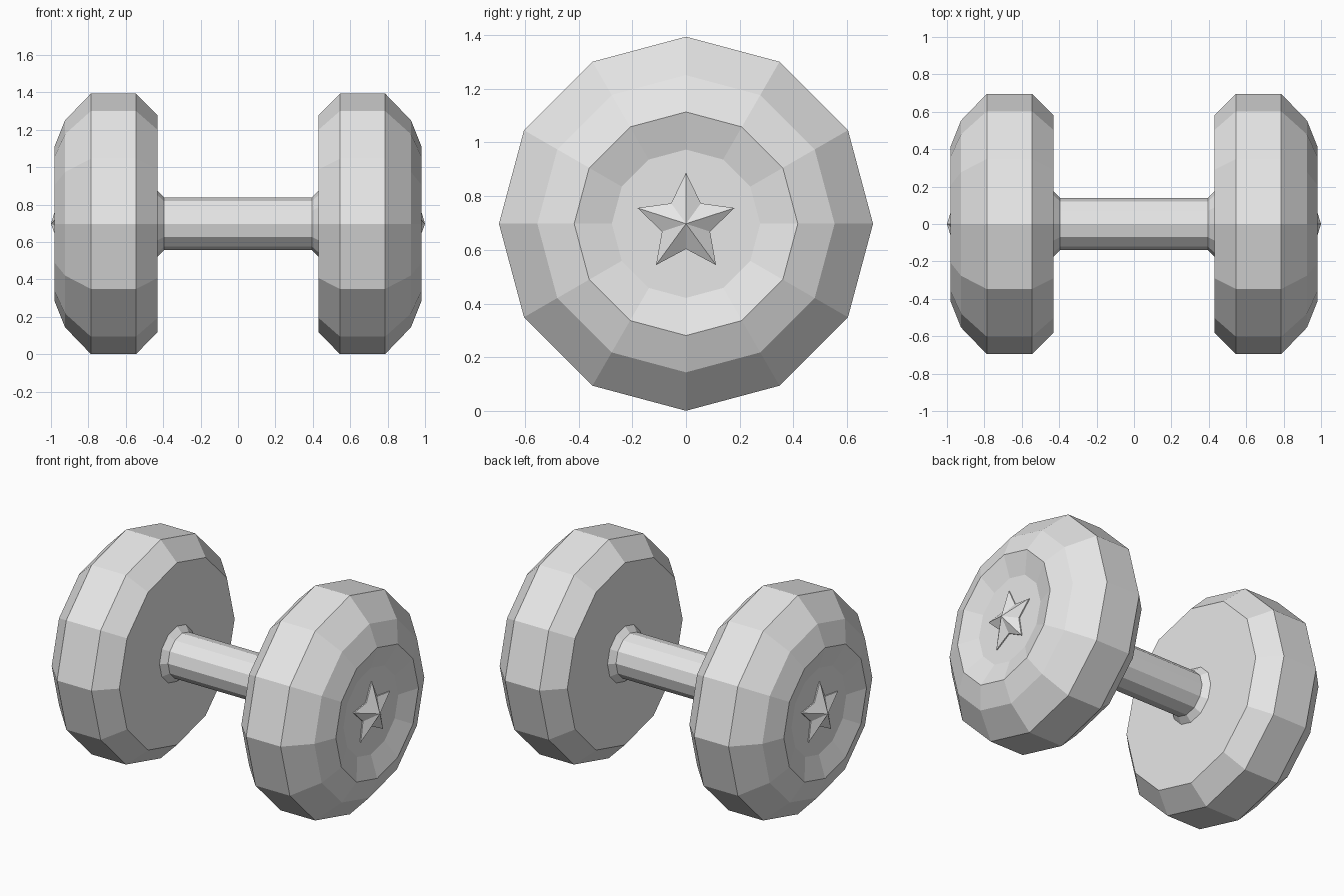
import bpy
import bmesh
from math import sin, cos, pi

cube = bpy.data.objects.get("Cube")
if cube:
    bpy.data.objects.remove(cube, do_unlink=True)

SIDES = 12
AXIS_Z = 0.697

grey = bpy.data.materials.new("plain_grey")
grey.use_nodes = True
grey.diffuse_color = (0.8, 0.8, 0.8, 1)
grey.node_tree.nodes["Principled BSDF"].inputs["Base Color"].default_value = (0.8, 0.8, 0.8, 1)


def finish(bm, name):
    """Turn a bmesh into a flat shaded object on the bar axis."""
    bmesh.ops.recalc_face_normals(bm, faces=bm.faces[:])
    mesh = bpy.data.meshes.new(name)
    bm.to_mesh(mesh)
    bm.free()
    mesh.materials.append(grey)
    obj = bpy.data.objects.new(name, mesh)
    obj.location.z = AXIS_Z
    bpy.context.collection.objects.link(obj)


def bridge(bm, a, b):
    for i in range(len(a)):
        j = (i + 1) % len(a)
        bm.faces.new((a[i], a[j], b[j], b[i]))


def lathe(name, profile, side=1):
    """Revolve (x, radius) points around the x axis and cap both ends."""
    bm = bmesh.new()
    rings = [[bm.verts.new((side * x, r * sin(2 * pi * i / SIDES), r * cos(2 * pi * i / SIDES)))
              for i in range(SIDES)] for x, r in profile]
    for a, b in zip(rings, rings[1:]):
        bridge(bm, a, b)
    bm.faces.new(rings[0])
    bm.faces.new(rings[-1])
    finish(bm, name)


def star(name, side, back, rim, peak, outer, inner):
    """Five pointed star with a thin rim and a raised centre."""
    bm = bmesh.new()
    loops = []
    for x in (back, rim):
        loop = []
        for i in range(10):
            r = inner if i % 2 else outer
            loop.append(bm.verts.new((side * x, r * sin(pi * i / 5), r * cos(pi * i / 5))))
        loops.append(loop)
    bridge(bm, *loops)
    bm.faces.new(loops[0])
    tip = bm.verts.new((side * peak, 0, 0))
    for i in range(10):
        bm.faces.new((loops[1][i], loops[1][(i + 1) % 10], tip))
    finish(bm, name)


# Weight: bevelled inner edge, rounded outer edge, dished end
weight = [(0.43, 0.58), (0.545, 0.696), (0.787, 0.696), (0.925, 0.553),
          (0.98, 0.416), (0.936, 0.276)]
# Collar flares from the bar to the weight
collar = [(0.395, 0.14), (0.432, 0.178)]

lathe("handle", [(-0.4, 0.14), (0.4, 0.14)])
for label, side in (("left", 1), ("right", -1)):
    lathe(label + "_weight", weight, side)
    lathe(label + "_collar", collar, side)
    star(label + "_star", side, 0.934, 0.943, 1.0, 0.19, 0.094)
